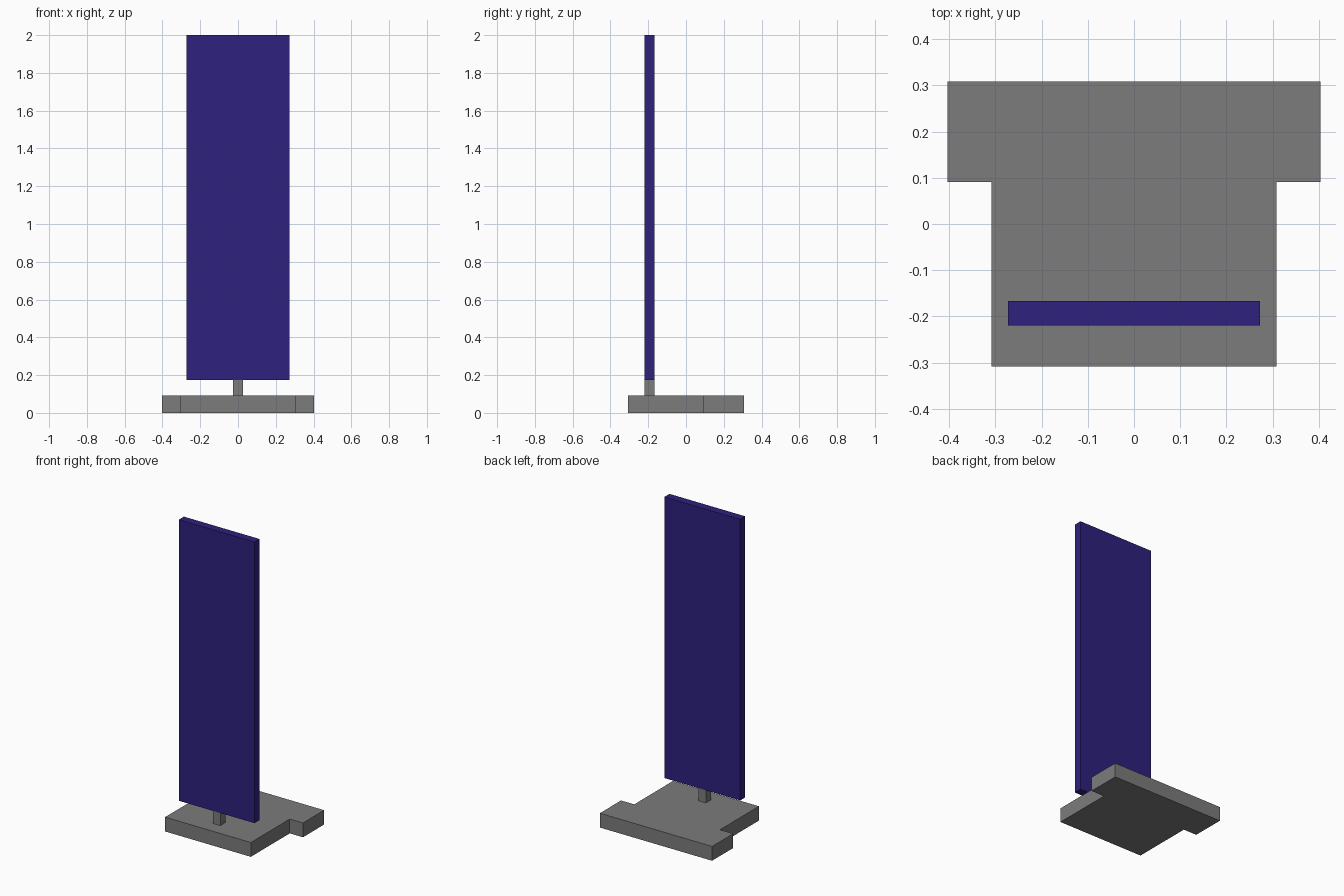
import bpy
import bmesh

if "Cube" in bpy.data.objects:
    bpy.data.objects.remove(bpy.data.objects["Cube"], do_unlink=True)


def make_material(name, rgb):
    mat = bpy.data.materials.new(name)
    mat.use_nodes = True
    color = (*rgb, 1.0)
    mat.diffuse_color = color
    mat.node_tree.nodes["Principled BSDF"].inputs["Base Color"].default_value = color
    return mat


def extrude_outline(name, right_side, bottom, top, mat):
    """Mirror the +x half of a plan outline and extrude it upward."""
    outline = right_side + [(-x, y) for x, y in reversed(right_side)]
    bm = bmesh.new()
    face = bm.faces.new([bm.verts.new((x, y, bottom)) for x, y in outline])
    grown = bmesh.ops.extrude_face_region(bm, geom=[face], use_keep_orig=True)
    verts = [v for v in grown["geom"] if isinstance(v, bmesh.types.BMVert)]
    bmesh.ops.translate(bm, verts=verts, vec=(0, 0, top - bottom))
    bmesh.ops.recalc_face_normals(bm, faces=bm.faces)
    mesh = bpy.data.meshes.new(name)
    bm.to_mesh(mesh)
    bm.free()
    mesh.materials.append(mat)
    obj = bpy.data.objects.new(name, mesh)
    bpy.context.collection.objects.link(obj)
    return obj


grey = make_material("grey", (0.2, 0.2, 0.2))
blue = make_material("deep blue", (0.027, 0.015, 0.21))

BASE_TOP, PANEL_BOTTOM, PANEL_TOP = 0.093, 0.175, 2.0
FRONT, BACK = -0.219, -0.167

# T-shaped base, wide at the back
extrude_outline("base", [(0.308, -0.308), (0.308, 0.091), (0.403, 0.091), (0.403, 0.308)],
                0, BASE_TOP, grey)

# Short square post under the panel
extrude_outline("post", [(0.026, FRONT), (0.026, BACK)], BASE_TOP, PANEL_BOTTOM, grey)

# Tall thin panel
extrude_outline("panel", [(0.272, FRONT), (0.272, BACK)], PANEL_BOTTOM, PANEL_TOP, blue)
